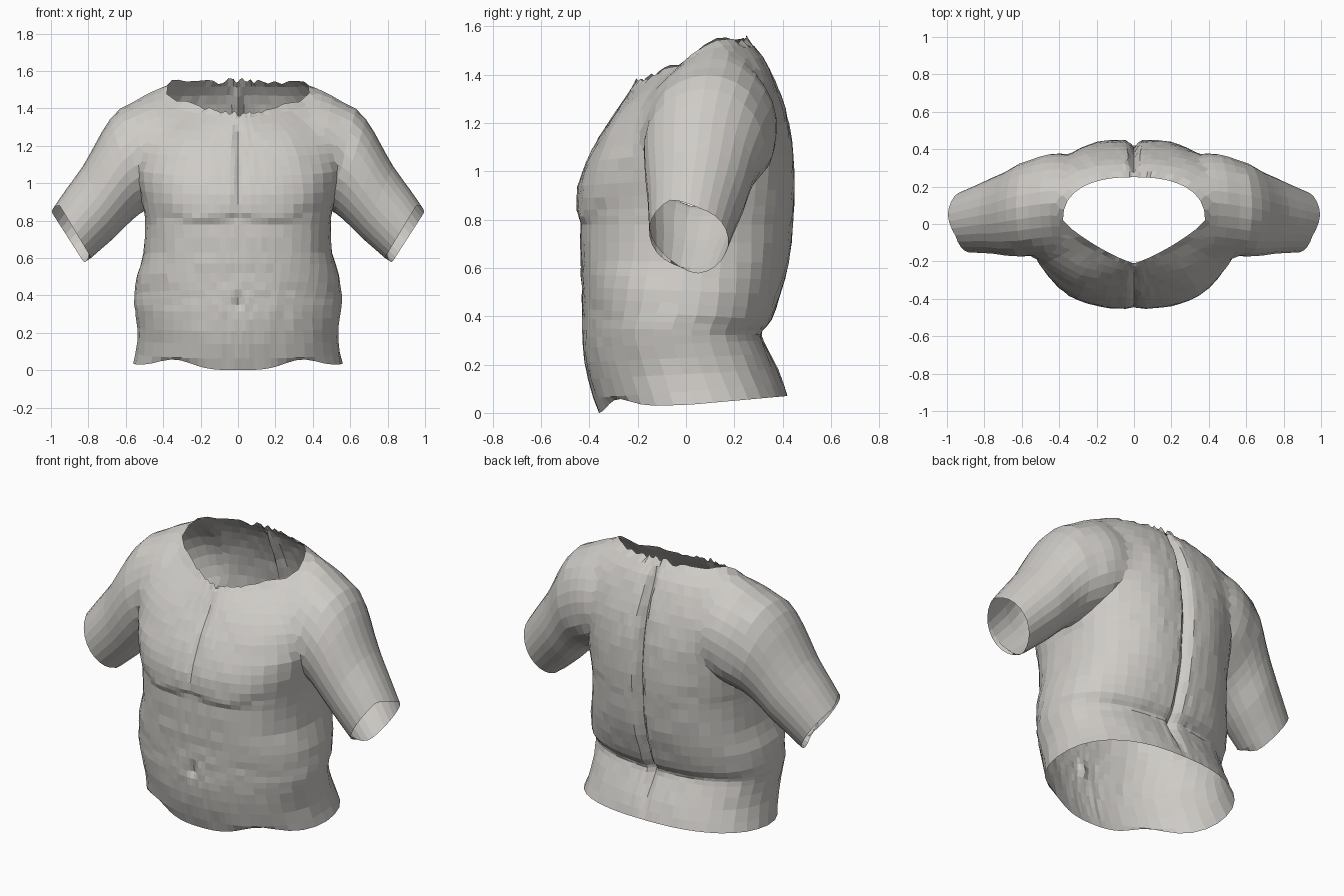
import bpy, bmesh, random
from math import sin, cos, tau, exp
from mathutils import Vector

random.seed(4)
cube = bpy.data.objects.get("Cube")
if cube:
    bpy.data.objects.remove(cube, do_unlink=True)

skin = bpy.data.materials.new("warm_grey")
skin.use_nodes = True
GREY = (0.62, 0.60, 0.57, 1)
skin.diffuse_color = GREY
skin.node_tree.nodes["Principled BSDF"].inputs["Base Color"].default_value = GREY


def smooth(t):
    t = max(0.0, min(1.0, t))
    return t * t * (3 - 2 * t)


def bell(value, centre, width):
    return exp(-((value - centre) / width) ** 2)


def refine(keys, steps):
    """Smoothly interpolate extra rows between key rows."""
    keys = [Vector(k) for k in keys]
    rows = []
    for i in range(len(keys) - 1):
        a, b = keys[i], keys[i + 1]
        before, after = keys[max(i - 1, 0)], keys[min(i + 2, len(keys) - 1)]
        for s in range(steps):
            t = s / steps
            rows.append(a + (b - before) * (t / 2)
                        + (before * 2 - a * 5 + b * 4 - after) * (t * t / 2)
                        + (a * 3 - before - b * 3 + after) * (t ** 3 / 2))
    return rows + [keys[-1]]


def loft(name, rings):
    """Closed solid through a list of point rings."""
    bm = bmesh.new()
    loops = [[bm.verts.new(p) for p in ring] for ring in rings]
    n = len(loops[0])
    for low, high in zip(loops, loops[1:]):
        for i in range(n):
            j = (i + 1) % n
            bm.faces.new((low[i], low[j], high[j], high[i]))
    bm.faces.new(loops[0])
    bm.faces.new(loops[-1])
    bmesh.ops.recalc_face_normals(bm, faces=bm.faces)
    mesh = bpy.data.meshes.new(name)
    bm.to_mesh(mesh)
    bm.free()
    mesh.materials.append(skin)
    obj = bpy.data.objects.new(name, mesh)
    bpy.context.collection.objects.link(obj)
    return obj


def muscle(x, z, front):
    """Depth added to the body surface (positive is outward)."""
    ax = abs(x)
    if not front:
        spine = smooth((z - 0.05) / 0.3) * smooth((1.54 - z) / 0.1) * bell(x, 0, 0.022)
        return 0.012 * bell(ax, 0.2, 0.12) * bell(z, 0.95, 0.3) - 0.04 * spine
    # Chest plates with a curved lower edge
    edge = 0.775 + 1.6 * max(0, ax - 0.25) ** 1.5 + 0.03 * bell(x, 0, 0.08)
    chest = smooth((z - edge) / 0.05) * smooth((1.3 - z) / 0.4) * smooth((0.52 - ax) / 0.12)
    sternum = smooth((z - 0.76) / 0.3) * bell(x, 0, 0.02) * smooth((1.36 - z) / 0.1)
    # Belly line, navel and soft stomach rolls
    belly = smooth((0.8 - z) / 0.1) * smooth((z - 0.45) / 0.15)
    navel = bell(x, 0, 0.025) * bell(z, 0.36, 0.035)
    return (0.018 * chest - 0.02 * sternum - 0.025 * navel
            + 0.004 * belly * sin(z * 45) * bell(x, 0, 0.3))


def front_power(z):
    """Squareness of the front: rounder hips, fuller chest, pointed collar."""
    return (2.4 - 0.4 * smooth((0.6 - z) / 0.25) + 0.3 * bell(z, 0.85, 0.2)
            - 1.2 * smooth((z - 1.2) / 0.17))


# Body rows: half width, front y, back y, front z, back z
BODY = [
    (.56, -.36, .42, 0, .07), (.535, -.405, .38, .14, .18),
    (.545, -.425, .32, .27, .30), (.553, -.43, .315, .35, .34),
    (.553, -.43, .355, .43, .385), (.54, -.43, .39, .52, .49),
    (.505, -.435, .425, .63, .62), (.495, -.435, .44, .78, .78),
    (.505, -.435, .445, .84, .86), (.53, -.43, .445, .94, 1),
    (.56, -.4, .435, 1.04, 1.13), (.58, -.355, .41, 1.14, 1.26),
    (.57, -.3, .37, 1.23, 1.37), (.51, -.25, .32, 1.31, 1.47),
    (.38, -.21, .25, 1.37, 1.55),
]
SIDES = 64
body_rings = []
rows = refine(BODY, 2)
for r, (w, yf, yb, zf, zb) in enumerate(rows):
    jitter = 0.003 if 0 < r < len(rows) - 1 else 0
    yc, depth = (yf + yb) / 2, (yb - yf) / 2
    ring = []
    for i in range(SIDES):
        a = tau * i / SIDES
        a -= 0.25 * sin(2 * a)
        dx, dy = sin(a), -cos(a)
        front = dy < 0
        power = front_power(zf) if front else 2.4
        reach = (abs(dx / w) ** power + abs(dy / depth) ** power) ** (-1 / power)
        x, y = dx * reach, yc + dy * reach
        z = zf + (zb - zf) * (y - yf) / (yb - yf)
        y += muscle(x, z, front) * dy + random.uniform(-jitter, jitter)
        x += random.uniform(-jitter, jitter) * (abs(x) > .01)
        ring.append(Vector((x, y, zf + (zb - zf) * (y - yf) / (yb - yf))))
    body_rings.append(ring)
body = loft("upper_body", body_rings)

# Arm rows: upper edge x and z, lower edge x and z, front y, back y
ARM = [
    (.28, 1.36, .26, 1.02, -.1, .29), (.43, 1.485, .36, .93, -.17, .4),
    (.57, 1.44, .44, .88, -.18, .375), (.685, 1.34, .52, .84, -.175, .325),
    (.765, 1.205, .59, .78, -.17, .28), (.83, 1.09, .66, .71, -.16, .25),
    (.92, .965, .74, .64, -.155, .21), (1, .85, .82, .57, -.15, .175),
]


def arm_rings(side):
    rings = []
    for xt, zt, xb, zb, yf, yb in refine(ARM, 2):
        ring = []
        for i in range(26):
            a = tau * i / 26
            k = (1 + cos(a)) / 2
            ring.append(Vector((side * (xb + (xt - xb) * k),
                                (yf + yb) / 2 + (yb - yf) / 2 * sin(a),
                                zb + (zt - zb) * k)))
        rings.append(ring)
    return rings


# Merge the arms into the body
open_ends = [body_rings[0], body_rings[-1]]
arms = []
for side, label in ((1, "left_arm"), (-1, "right_arm")):
    rings = arm_rings(side)
    open_ends.append(rings[-1])
    arm = loft(label, rings)
    arm.hide_render = True
    arms.append(arm)
    join = body.modifiers.new(label, 'BOOLEAN')
    join.operation = 'UNION'
    join.solver = 'EXACT'
    join.object = arm
bpy.context.view_layer.update()
graph = bpy.context.evaluated_depsgraph_get()
merged = bpy.data.meshes.new_from_object(body.evaluated_get(graph))
body.modifiers.clear()
body.data = merged
for arm in arms:
    bpy.data.objects.remove(arm, do_unlink=True)

# Open the waist, neck and sleeves
bm = bmesh.new()
bm.from_mesh(merged)
caps = set()
for ring in open_ends:
    n = len(ring)
    origin = ring[0]
    normal = (ring[n // 3] - origin).cross(ring[2 * n // 3] - origin).normalized()
    for f in bm.faces:
        if all(abs((v.co - origin).dot(normal)) < 0.001 for v in f.verts):
            caps.add(f)
bmesh.ops.delete(bm, geom=list(caps), context='FACES')

# Blend the shoulders into the chest and back
blend = [v for v in bm.verts if not v.is_boundary
         and 0.33 < abs(v.co.x) < 0.6 and v.co.z > 1.08]
for _ in range(6):
    bmesh.ops.smooth_vert(bm, verts=blend, factor=0.5,
                          use_axis_x=True, use_axis_y=True, use_axis_z=True)

for v in bm.verts:
    x, y, z = v.co
    ax = abs(x)
    # Raised slope from neck to shoulder
    v.co.z += 0.04 * bell(y, 0.13, 0.12) * bell(ax, 0.38, 0.14) * smooth((z - 1.25) / 0.15)
    if not v.is_boundary:
        continue
    if z > 1.3:
        # Ragged neckline
        v.co.z += random.uniform(-.018, .012)
    elif ax > 0.7:
        # Sleeve end cut back towards the front
        cut = 0.08 * smooth((0.08 - y) / 0.22)
        v.co.x -= 0.6 * cut * x / ax
        v.co.z += 0.8 * cut
    elif y < 0:
        # Front hem raised on both sides of the middle
        v.co.z += 0.05 * bell(ax, 0.34, 0.13)
for f in bm.faces:
    f.smooth = False
bm.to_mesh(merged)
bm.free()
